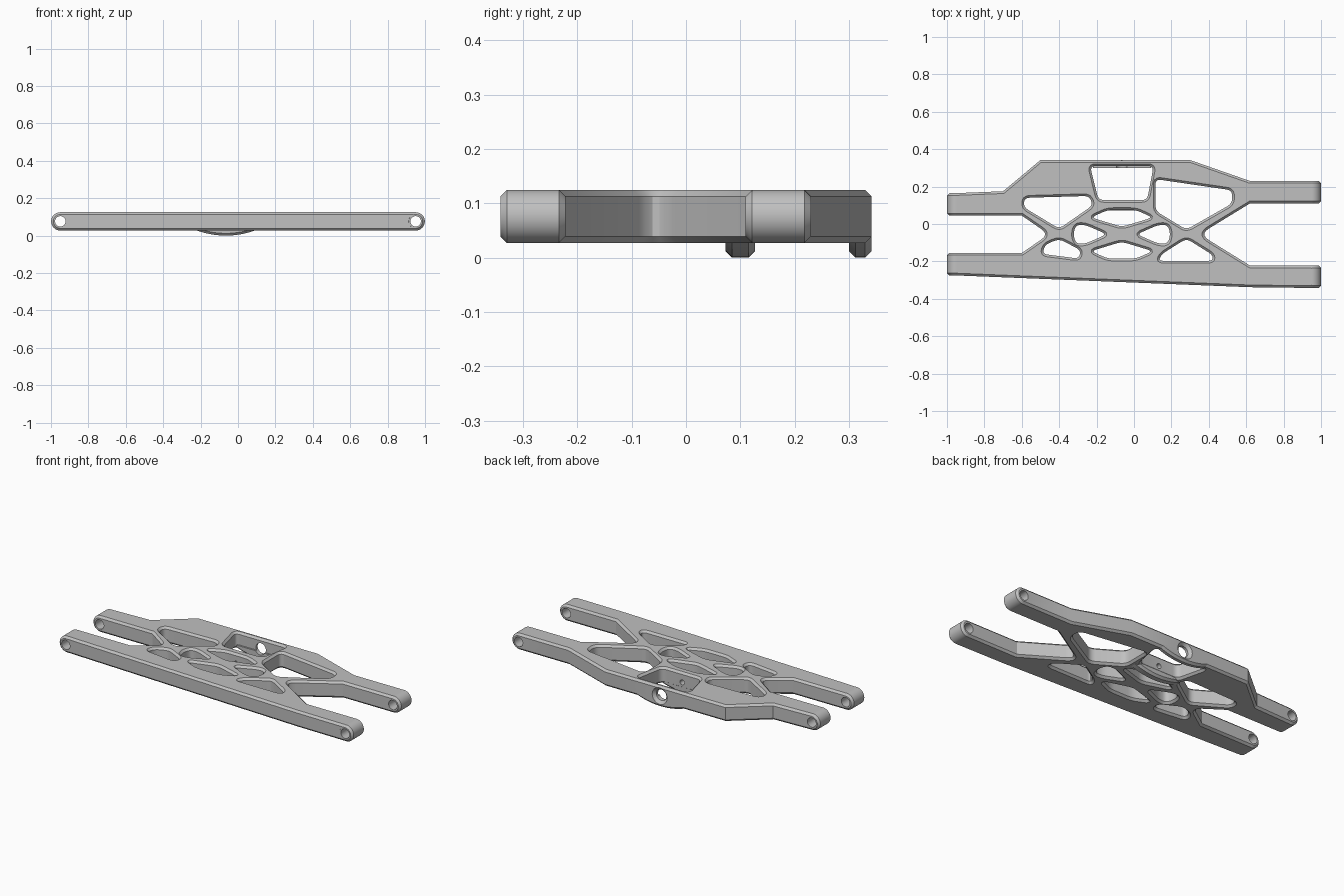
import bpy, bmesh, math
from mathutils import Vector, Matrix

if "Cube" in bpy.data.objects:
    bpy.data.objects.remove(bpy.data.objects["Cube"])

Z0, Z1, CH = 0.027, 0.125, 0.012      # plate bottom, top, chamfer
ZC, R = (Z0 + Z1) / 2, (Z1 - Z0) / 2
CX = -0.065                           # centre line of the lattice
CY = -0.055

grey = bpy.data.materials.new("moulded_grey")
grey.diffuse_color = (0.53, 0.53, 0.53, 1)
grey.use_nodes = True
grey.node_tree.nodes["Principled BSDF"].inputs["Base Color"].default_value = grey.diffuse_color


def add(name, mesh):
    ob = bpy.data.objects.new(name, mesh)
    bpy.context.collection.objects.link(ob)
    mesh.materials.clear()
    mesh.materials.append(grey)
    return ob


def from_bm(name, bm):
    bmesh.ops.recalc_face_normals(bm, faces=bm.faces)
    me = bpy.data.meshes.new(name)
    bm.to_mesh(me)
    bm.free()
    return add(name, me)


def rounded(pts, trim):
    """Round the corners of a polygon; a third value overrides the trim length."""
    out = []
    n = len(pts)
    for i, p in enumerate(pts):
        t = p[2] if len(p) > 2 else trim
        a, b, c = (Vector(pts[j % n][:2]) for j in (i - 1, i, i + 1))
        if t == 0:
            out.append(b)
            continue
        s = b + (a - b).normalized() * min(t, (a - b).length * 0.45)
        e = b + (c - b).normalized() * min(t, (c - b).length * 0.45)
        for k in range(6):
            u = k / 5
            out.append(s * (1 - u) ** 2 + b * 2 * u * (1 - u) + e * u * u)
    return out


def lathe_y(name, x, z, rings, seg=40):
    """Solid of revolution along y from (y, radius) rings."""
    bm = bmesh.new()
    loops = [[bm.verts.new((x + r * math.cos(2 * math.pi * i / seg), y,
                            z + r * math.sin(2 * math.pi * i / seg)))
              for i in range(seg)] for y, r in rings]
    for a, b in zip(loops, loops[1:]):
        for i in range(seg):
            j = (i + 1) % seg
            bm.faces.new((a[i], a[j], b[j], b[i]))
    bm.faces.new(loops[0])
    bm.faces.new(loops[-1][::-1])
    return from_bm(name, bm)


def cut(ob, cutters):
    for c in cutters:
        m = ob.modifiers.new("bore", 'BOOLEAN')
        m.operation, m.solver, m.object = 'DIFFERENCE', 'EXACT', c
    bpy.context.view_layer.update()
    ev = ob.evaluated_get(bpy.context.evaluated_depsgraph_get())
    me = bpy.data.meshes.new_from_object(ev)
    ob.modifiers.clear()
    ob.data = me


# Arm ends: (side, y low, y high)
arms = [(-1, -0.275, -0.155), (-1, 0.045, 0.165),
        (1, -0.342, -0.222), (1, 0.11, 0.23)]


def tip(i):
    s, a, b = arms[i]
    p = [(s * 0.95, a), (s * 0.962, a + CH), (s * 0.962, b - CH), (s * 0.95, b)]
    return p if s > 0 else p[::-1]


# Outer outline, counter-clockwise
outline = ([(0.62, -0.338)] + tip(2) + [(0.62, -0.222), (0.35, -0.055, 0.06), (0.62, 0.11)]
           + tip(3) + [(0.62, 0.23), (0.30, 0.342), (-0.5, 0.342), (-0.70, 0.175)]
           + tip(1) + [(-0.6, 0.045), (-0.455, -0.055, 0.05), (-0.6, -0.155)] + tip(0))

# Openings; the lattice ones are mirrored about its centre
hexagon = [(-0.14, 0.075), (0.01, 0.075), (0.10, 0.035), (CX, -0.015), (-0.23, 0.035)]
wedge = [(-0.31, -0.005), (-0.26, -0.005), (-0.145, -0.055), (-0.26, -0.105),
         (-0.31, -0.105), (-0.325, -0.055)]
openings = [
    [(-0.235, 0.31), (0.105, 0.31), (0.07, 0.128), (-0.19, 0.128)],
    [(-0.585, 0.14), (-0.24, 0.15), (-0.22, 0.10), (-0.40, -0.025), (-0.59, 0.09)],
    [(0.115, 0.24), (0.525, 0.18), (0.525, 0.11), (0.28, -0.03), (0.115, 0.07)],
    [(-0.49, -0.16), (-0.475, -0.11), (-0.40, -0.08), (-0.285, -0.14), (-0.295, -0.185)],
    [(0.13, -0.197), (0.15, -0.16), (0.28, -0.078), (0.42, -0.165), (0.42, -0.197)],
    hexagon, [(x, 2 * CY - y) for x, y in hexagon],
    wedge, [(2 * CX - x, y) for x, y in wedge],
]

# Chamfered plate from a filled curve
cu = bpy.data.curves.new("plate_profile", 'CURVE')
cu.dimensions, cu.fill_mode = '2D', 'BOTH'
cu.extrude, cu.bevel_depth, cu.bevel_resolution, cu.offset = R - CH, CH, 0, -CH
for loop in [rounded(outline, 0)] + [rounded(h, 0.03) for h in openings]:
    sp = cu.splines.new('POLY')
    sp.points.add(len(loop) - 1)
    for pt, v in zip(sp.points, loop):
        pt.co = (v.x, v.y, 0, 1)
    sp.use_cyclic_u = True
tmp = bpy.data.objects.new("plate_profile", cu)
bpy.context.collection.objects.link(tmp)
bpy.context.view_layer.update()
me = bpy.data.meshes.new_from_object(tmp.evaluated_get(bpy.context.evaluated_depsgraph_get()))
bpy.data.objects.remove(tmp)
bm = bmesh.new()
bm.from_mesh(me)
bmesh.ops.remove_doubles(bm, verts=bm.verts, dist=1e-5)
bmesh.ops.transform(bm, matrix=Matrix.Translation((0, 0, ZC)), verts=bm.verts)
plate = from_bm("arm_plate", bm)

# Cutters for the hinge pins and the damper screw
pins = [lathe_y("pin_cutter", s * 0.95, ZC, [(-0.5, 0.028), (0.5, 0.028)], 32) for s in (-1, 1)]
screw = [lathe_y("screw_cutter", CX, 0.066, [(0.22, 0.033), (0.326, 0.033), (0.346, 0.054)], 32),
         lathe_y("screw_tip_cutter", CX, 0.066, [(0.03, 0.015), (0.2, 0.015)], 24)]
cut(plate, pins + screw)
parts = [plate]

# Rounded hinge barrels at the arm ends
for s, a, b in arms:
    ob = lathe_y("hinge_barrel", s * 0.95, ZC,
                 [(a, R - CH), (a + CH, R), (b - CH, R), (b, R - CH)])
    cut(ob, [pins[0 if s < 0 else 1]])
    parts.append(ob)


# Shallow curved bosses under the two screw walls
def boss(name, y0, y1, radius=0.45, half=0.155, n=24):
    bm = bmesh.new()
    loops = []
    for y, r in ((y0, radius - CH), (y0 + CH, radius), (y1 - CH, radius), (y1, radius - CH)):
        xs = [half * (2 * i / n - 1) for i in range(n + 1)]
        row = [(CX + x, y, radius - math.sqrt(r * r - x * x)) for x in xs]
        row += [(CX + half, y, 0.05), (CX - half, y, 0.05)]
        loops.append([bm.verts.new(p) for p in row])
    m = len(loops[0])
    for a, b in zip(loops, loops[1:]):
        for i in range(m):
            j = (i + 1) % m
            bm.faces.new((a[i], a[j], b[j], b[i]))
    bm.faces.new(loops[0])
    bm.faces.new(loops[-1][::-1])
    return from_bm(name, bm)


for name, y0, y1 in (("inner_boss", 0.073, 0.127), ("outer_boss", 0.30, 0.342)):
    ob = boss(name, y0, y1)
    cut(ob, screw)
    parts.append(ob)

for c in pins + screw:
    bpy.data.objects.remove(c)

# Smooth the round surfaces, keep the chamfers crisp
for ob in parts:
    bpy.ops.object.select_all(action='DESELECT')
    ob.select_set(True)
    bpy.context.view_layer.objects.active = ob
    bpy.ops.object.shade_smooth_by_angle(angle=math.radians(25))
